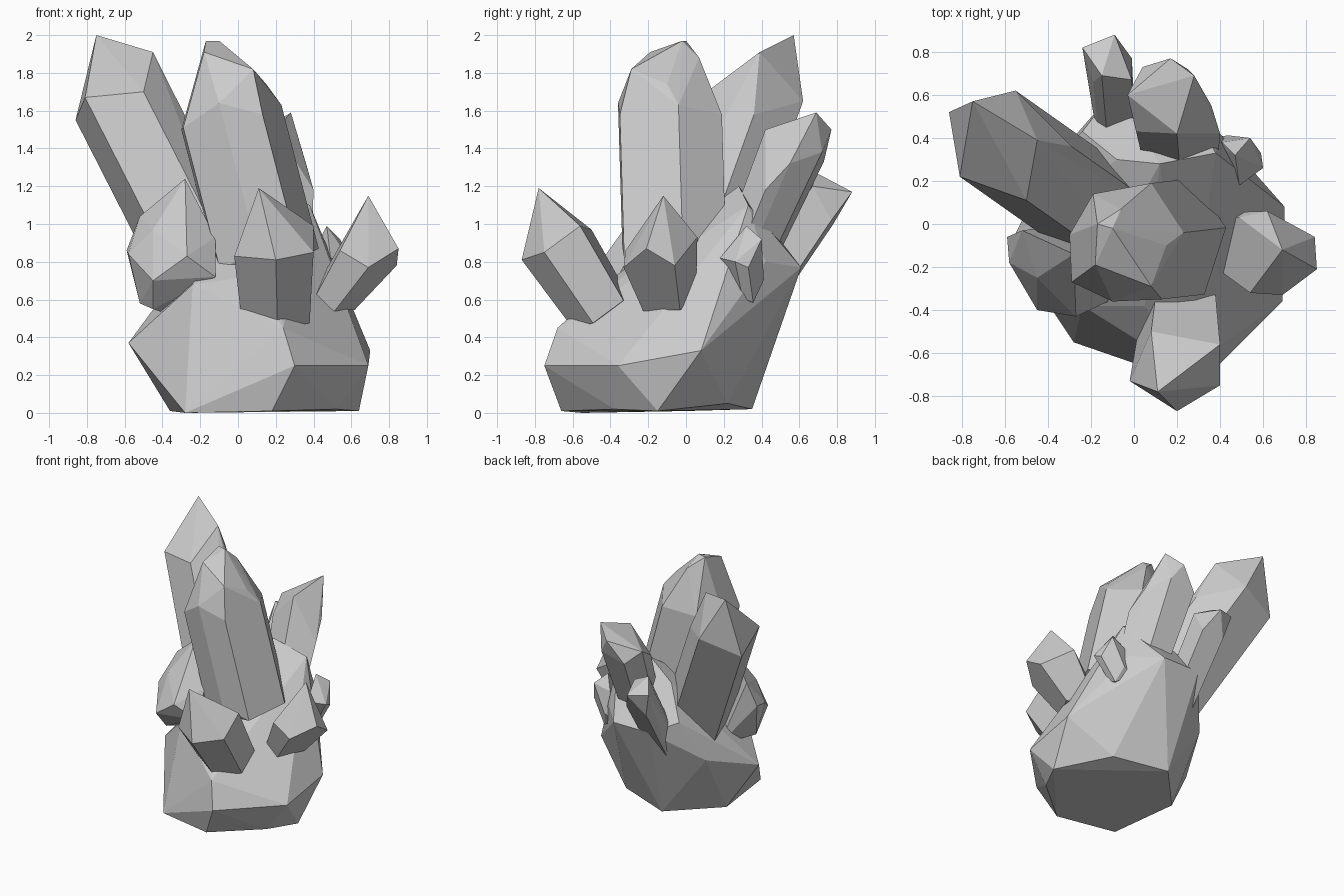
import bpy, bmesh
from mathutils import Vector


def hull(name, points):
    """Flat-faced convex solid around a few points."""
    bm = bmesh.new()
    for p in points:
        bm.verts.new(p)
    bmesh.ops.convex_hull(bm, input=bm.verts[:])
    bmesh.ops.delete(bm, geom=[v for v in bm.verts if not v.link_faces], context='VERTS')
    bmesh.ops.dissolve_limit(bm, angle_limit=0.06, verts=bm.verts[:], edges=bm.edges[:])
    bmesh.ops.recalc_face_normals(bm, faces=bm.faces[:])
    mesh = bpy.data.meshes.new(name)
    bm.to_mesh(mesh)
    bm.free()
    obj = bpy.data.objects.new(name, mesh)
    bpy.context.collection.objects.link(obj)
    return obj


def crystal(name, tips, shoulder, axis, length, taper=1.0):
    """Crystal: tip points over a shoulder ring swept down along the axis."""
    ring = [Vector(p) for p in shoulder]
    mid = sum(ring, Vector()) / len(ring)
    drop = Vector(axis) * length
    foot = [mid + (p - mid) * taper - drop for p in ring]
    return hull(name, [Vector(t) for t in tips] + ring + foot)


# Rock base: foot ring, wide belt, then the sloping top rising to the back
hull("rock_base", [
    (-0.28, -0.55, 0.0), (0.18, -0.66, 0.01), (0.52, -0.38, 0.02), (0.64, -0.15, 0.01),
    (0.38, 0.22, 0.05), (-0.03, 0.35, 0.02), (-0.36, 0.0, 0.01),
    (-0.58, -0.1, 0.37), (0.3, -0.75, 0.25), (0.24, -0.68, 0.45),
    (0.69, -0.36, 0.25), (0.70, 0.08, 0.33), (0.45, 0.27, 0.44),
    (-0.24, -0.38, 0.68), (0.05, -0.38, 0.72), (0.6, -0.08, 0.53), (-0.38, 0.29, 0.5),
    (-0.1, 0.61, 0.77), (0.22, 0.61, 0.77), (0.4, 0.42, 0.8), (0.38, 0.33, 1.1),
    (0.12, 0.28, 1.2), (-0.08, 0.3, 1.05), (-0.24, 0.43, 0.82)])

# Tall crystals
crystal("centre_crystal",
        [(-0.17, 0.0, 1.97), (-0.1, -0.02, 1.97), (-0.18, -0.19, 1.91),
         (-0.03, -0.25, 1.84), (0.08, -0.29, 1.82), (-0.06, 0.07, 1.88), (0.15, -0.1, 1.74)],
        [(-0.3, -0.05, 1.5), (-0.29, -0.27, 1.51), (-0.1, -0.36, 1.64), (0.13, -0.35, 1.58),
         (0.23, -0.04, 1.63), (0.08, 0.19, 1.58), (-0.19, 0.14, 1.55)],
        (-0.26, -0.03, 1), 0.76)
crystal("left_crystal",
        [(-0.75, 0.57, 2.0), (-0.45, 0.39, 1.91)],
        [(-0.86, 0.52, 1.55), (-0.81, 0.22, 1.67), (-0.5, 0.11, 1.7),
         (-0.29, 0.36, 1.58), (-0.55, 0.62, 1.65)],
        (-0.51, 0.36, 1), 1.05)
crystal("back_crystal",
        [(0.28, 0.69, 1.59), (0.17, 0.77, 1.5)],
        [(0.2, 0.42, 1.5), (0.36, 0.55, 1.32), (0.25, 0.72, 1.38),
         (0.04, 0.73, 1.33), (-0.03, 0.6, 1.4), (0.01, 0.43, 1.3), (0.4, 0.42, 1.18)],
        (-0.04, 0.43, 1), 0.8, 0.75)
crystal("back_slim_crystal",
        [(-0.09, 0.88, 1.17), (-0.24, 0.82, 1.19)],
        [(-0.15, 0.69, 1.27), (-0.01, 0.67, 1.2), (-0.01, 0.77, 1.02),
         (-0.19, 0.78, 1.0), (-0.19, 0.66, 1.12)],
        (-0.05, 0.65, 1), 0.55, 0.9)

# Short crystals around the rock
hull("left_front_crystal", [
    (-0.28, -0.14, 1.24), (-0.52, -0.03, 1.04), (-0.59, -0.06, 0.86), (-0.58, -0.18, 0.84),
    (-0.45, -0.25, 0.97), (-0.27, -0.43, 0.83), (-0.45, -0.40, 0.7), (-0.12, -0.25, 0.93),
    (-0.12, -0.36, 0.72), (-0.45, -0.27, 0.55), (-0.52, -0.15, 0.58), (-0.3, 0.0, 0.5)])
crystal("front_crystal",
        [(0.11, -0.78, 1.19)],
        [(-0.02, -0.73, 0.83), (0.2, -0.87, 0.81), (0.4, -0.75, 0.85),
         (0.4, -0.56, 0.99), (0.08, -0.5, 0.97)],
        (-0.02, -0.65, 1), 0.38, 0.85)
crystal("right_crystal",
        [(0.69, -0.12, 1.15)],
        [(0.85, -0.21, 0.87), (0.84, -0.06, 0.78), (0.62, 0.06, 0.93),
         (0.49, 0.03, 0.8), (0.54, -0.32, 0.86), (0.69, -0.33, 0.77)],
        (0.7, -0.2, 1), 0.25, 0.72)
crystal("right_small_crystal",
        [(0.47, 0.32, 0.99)],
        [(0.49, 0.18, 0.82), (0.6, 0.26, 0.8), (0.59, 0.33, 0.77),
         (0.54, 0.4, 0.92), (0.41, 0.38, 0.88)],
        (0.5, -0.15, 1), 0.2, 0.8)
